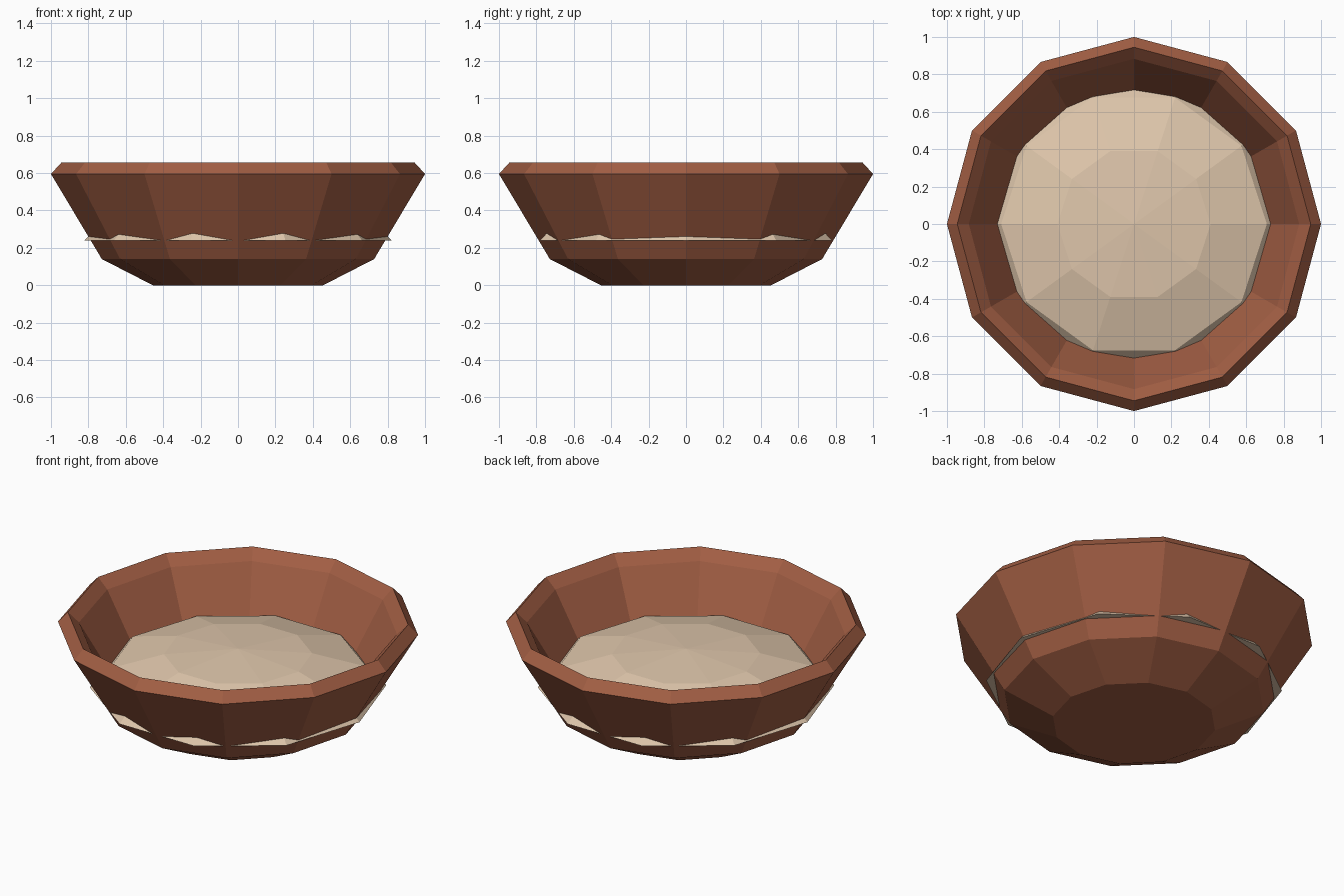
import bpy, math

if "Cube" in bpy.data.objects:
    bpy.data.objects.remove(bpy.data.objects["Cube"])


def material(name, rgb):
    m = bpy.data.materials.new(name)
    m.diffuse_color = (*rgb, 1.0)
    m.use_nodes = True
    m.node_tree.nodes["Principled BSDF"].inputs["Base Color"].default_value = m.diffuse_color
    return m


def lathe(name, profile, sides, mat):
    """Spin (radius, height) points into a flat-faced solid; radius 0 makes a pole."""
    verts, faces, rings = [], [], []
    for r, z in profile:
        count = sides if r > 0 else 1
        rings.append([len(verts) + i for i in range(count)])
        for i in range(count):
            a = math.tau * i / sides
            verts.append((r * math.cos(a), r * math.sin(a), z))
    for low, high in zip(rings, rings[1:]):
        for i in range(sides):
            j = (i + 1) % sides
            if len(low) == 1:
                faces.append((low[0], high[j], high[i]))
            elif len(high) == 1:
                faces.append((low[i], low[j], high[0]))
            else:
                faces.append((low[i], low[j], high[j], high[i]))
    mesh = bpy.data.meshes.new(name)
    mesh.from_pydata(verts, [], faces)
    mesh.materials.append(mat)
    mesh.update()
    obj = bpy.data.objects.new(name, mesh)
    bpy.context.collection.objects.link(obj)
    return obj


brown = material("warm brown", (0.36, 0.112, 0.057))
cream = material("pale cream", (0.74, 0.57, 0.41))

# Twelve-sided bowl: outer wall, chamfered rim, parallel inner wall
lathe("bowl", [(0, 0), (0.455, 0), (0.728, 0.14), (1.0, 0.595), (0.945, 0.655),
               (0.883, 0.595), (0.63, 0.16), (0.42, 0.07), (0, 0.07)], 12, brown)

# Ten-sided flattened dome of food with a flat underside
radius, height, base = 0.82, 0.23, 0.24
dome = [(0, base)]
for step in range(3):
    a = math.radians(30 * step)
    dome.append((radius * math.cos(a), base + height * math.sin(a)))
dome.append((0, base + height))
lathe("food_filling", dome, 10, cream)
